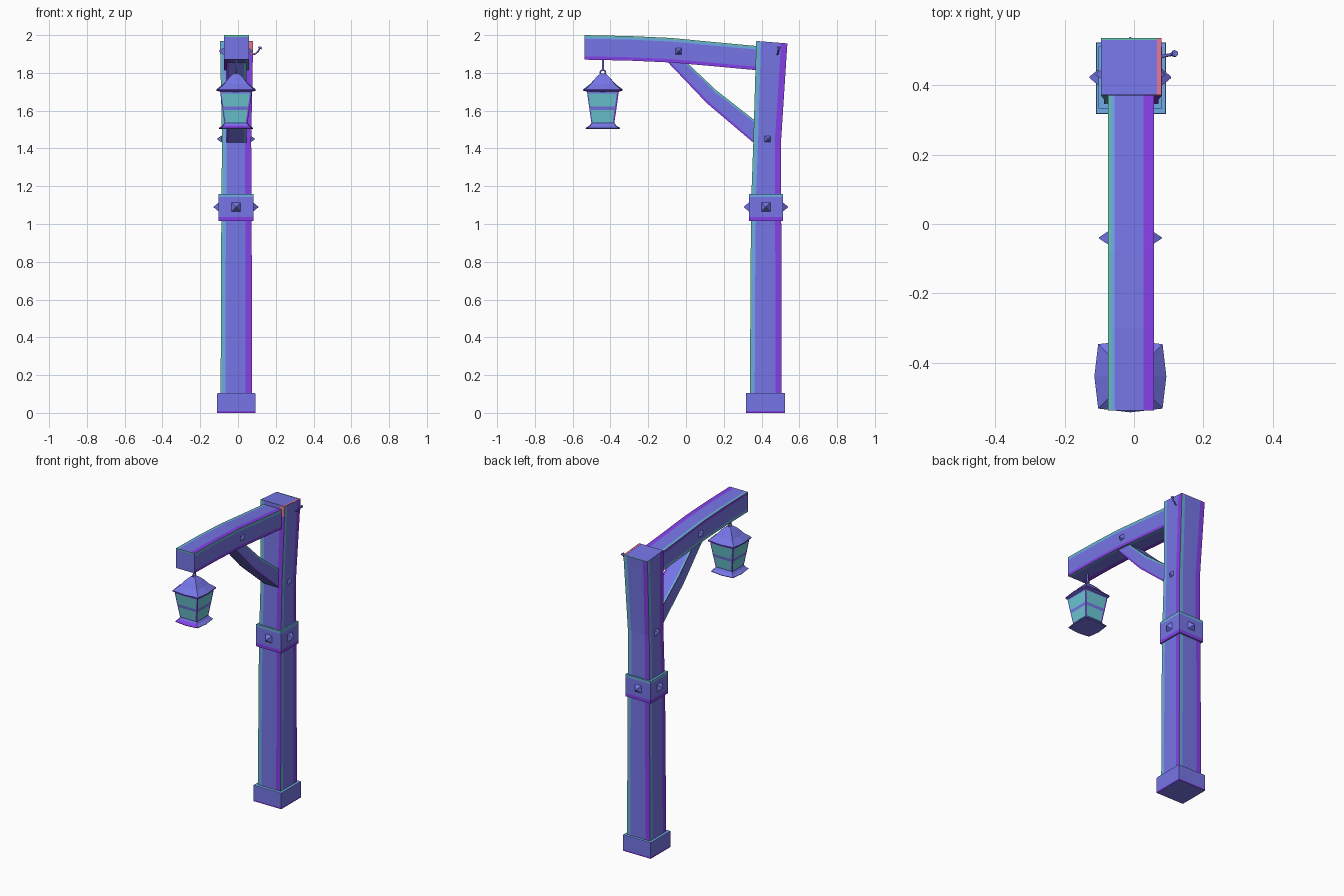
import bpy, bmesh, math
from mathutils import Vector as V

if "Cube" in bpy.data.objects:
    bpy.data.objects.remove(bpy.data.objects["Cube"])

def mat(name, c):
    m = bpy.data.materials.new(name)
    m.diffuse_color = (*c, 1)
    m.use_nodes = True
    m.node_tree.nodes["Principled BSDF"].inputs["Base Color"].default_value = m.diffuse_color
    return m

BLUE = mat("periwinkle", (.21, .21, .93))
SKY = mat("sky blue edge", (.16, .40, .80))
PURPLE = mat("purple edge", (.25, .055, .85))
GLASS = mat("glass teal", (.15, .58, .66))
PINK = mat("pink edge", (.85, .18, .32))
GREEN = mat("sea green edge", (.13, .54, .42))
MATS = [BLUE, SKY, PURPLE, GLASS, PINK, GREEN]

def finish(name, bm):
    bmesh.ops.recalc_face_normals(bm, faces=bm.faces)
    me = bpy.data.meshes.new(name)
    bm.to_mesh(me)
    bm.free()
    for m in MATS:
        me.materials.append(m)
    ob = bpy.data.objects.new(name, me)
    bpy.context.collection.objects.link(ob)
    return ob

def skin(name, rings, rule, cap=0):
    """Bridge rings of points, cap the ends; rule(level, side) gives the colour index."""
    bm = bmesh.new()
    vs = [[bm.verts.new(p) for p in r] for r in rings]
    n = len(rings[0])
    for k in range(len(vs) - 1):
        for i in range(n):
            j = (i + 1) % n
            f = bm.faces.new((vs[k][i], vs[k][j], vs[k + 1][j], vs[k + 1][i]))
            f.material_index = rule(k, i)
    for end in (vs[0], vs[-1]):
        bm.faces.new(end).material_index = cap
    return finish(name, bm)

def split(ring, *cuts):
    """Cut each side of a four-cornered ring at distances (negative = from its far end)."""
    out = []
    for i in range(4):
        p, q = V(ring[i]), V(ring[(i + 1) % 4])
        d = (q - p).normalized()
        at = [c[i % 2] if isinstance(c, tuple) else c for c in cuts]
        out += [p] + [p + d * c if c > 0 else q + d * c for c in at]
    return out

def timber(name, rings, *cuts, pink_level=None):
    """Beam with a green line, sky strip, plain middle and purple strip on every side."""
    def rule(k, i):
        return 4 if k == pink_level and i == 3 else (5, 1, 0, 2)[i % 4]
    return skin(name, [split(r, *cuts) for r in rings], rule)

def rect(x0, x1, y0, y1, z, zb=None):
    zb = z if zb is None else zb
    return [(x0, y0, z), (x1, y0, z), (x1, y1, zb), (x0, y1, zb)]

# leaning post
timber("post", [rect(-.092, .074, .338, .506, .03),
                rect(-.09, .073, .342, .506, .8),
                rect(-.087, .071, .346, .503, 1.15),
                rect(-.085, .070, .357, .504, 1.45),
                rect(-.094, .079, .370, .533, 1.90),
                rect(-.095, .080, .372, .537, 1.968, 1.955)], .008, .025, -.033, pink_level=4)
# painted edges on the post's top
skin("post_top_right_edge", [rect(.067, .0795, .373, .5365, 1.962, 1.949),
                             rect(.067, .0795, .373, .5365, 1.969, 1.956)], lambda k, i: 0, 4)
skin("post_top_back_edge", [rect(-.0945, .067, .531, .5365, 1.950, 1.949),
                            rect(-.0945, .067, .531, .5365, 1.9565, 1.956)], lambda k, i: 5, 5)

# foot block and middle band
skin("foot", [rect(-.11, .092, .318, .524, 0), rect(-.11, .092, .318, .524, .01),
              rect(-.11, .092, .318, .524, .1), rect(-.109, .091, .319, .523, .105),
              rect(-.085, .067, .345, .5, .105)],
     lambda k, i: (2, 0, 0, 1)[k])
bx = (-.102, .081, .334, .513)
skin("band", [rect(*bx, 1.015), rect(*bx, 1.037), rect(*bx, 1.143), rect(*bx, 1.155), rect(*bx, 1.16),
              rect(-.08, .06, .36, .49, 1.16)], lambda k, i: (2, 0, 1, 5, 1)[k])

# sagging arm, with painted lines on its free end
timber("arm", [[(-.075, y, t), (.058, y, t), (.058, y, b), (-.075, y, b)]
               for y, t, b in [(-.537, 2.0, 1.87), (-.3, 1.995, 1.865), (-.08, 1.985, 1.855),
                               (.15, 1.963, 1.835), (.42, 1.938, 1.81)]],
       .008, .019, (-.030, -.018))
skin("arm_end_top_line", [rect(-.075, .058, -.538, -.53, 1.991), rect(-.075, .058, -.538, -.53, 1.9995)],
     lambda k, i: 5)

# bent diagonal brace
timber("brace", [[(-.06, *u), (.045, *u), (.045, *l), (-.06, *l)]
                 for u, l in [((-.02, 1.88), (-.12, 1.88)), ((.01, 1.85), (-.09, 1.85)),
                              ((.16, 1.708), (.11, 1.64)), ((.375, 1.54), (.375, 1.415)),
                              ((.40, 1.52), (.40, 1.395))]], .007, .012, -.012)

# pyramid studs
def stud(name, base, tip, r):
    base, tip = V(base), V(tip)
    d = (tip - base).normalized()
    u, w = V((0, 0, 1)), d.cross(V((0, 0, 1)))
    corners = [(1, 1), (1, -1), (-1, -1), (-1, 1)]
    ring = lambda c, s: [c + u * a * s + w * b * s for a, b in corners]
    skin(name, [ring(base - d * .01, r), ring(base, r), ring(tip, r * .08)], lambda k, i: 0)

cx, cy = -.0105, .4235
stud("band_stud_front", (cx, .334, 1.09), (cx, .306, 1.09), .024)
stud("band_stud_back", (cx, .513, 1.09), (cx, .540, 1.09), .024)
for side, s in (("left", -1), ("right", 1)):
    stud("band_stud_" + side, (cx + s * .0915, cy, 1.09), (cx + s * .118, cy, 1.09), .024)
    stud("post_stud_" + side, (cx + s * .077, .432, 1.45), (cx + s * .1, .432, 1.45), .018)
    stud("arm_stud_" + side, (cx + s * .066, -.04, 1.915), (cx + s * .091, -.04, 1.915), .018)

# round rods: bent nail and lantern hanger
def rod(name, pts, r, cyclic=False):
    cu = bpy.data.curves.new(name, 'CURVE')
    cu.dimensions = '3D'
    cu.bevel_depth, cu.bevel_resolution, cu.use_fill_caps = r, 1, True
    sp = cu.splines.new('POLY')
    sp.points.add(len(pts) - 1)
    for p, c in zip(sp.points, pts):
        p.co = (*c, 1)
    sp.use_cyclic_u = cyclic
    cu.materials.append(BLUE)
    bpy.context.collection.objects.link(bpy.data.objects.new(name, cu))

rod("bent_nail", [(.06, .48, 1.893), (.09, .486, 1.9), (.106, .489, 1.913), (.117, .492, 1.933)], .0045)
rod("nail_head", [(.115, .4915, 1.929), (.119, .4925, 1.937)], .010)
LX, LY = -.0105, -.44
rod("hanger", [(LX, LY, 1.88), (LX, LY, 1.815)], .006)
rod("hanger_ring", [(LX, LY + .014 * math.cos(a * math.pi / 4), 1.802 + .014 * math.sin(a * math.pi / 4))
                    for a in range(8)], .005, True)

# lantern roof and floor: squares with slightly bulging sides
def bulge(h, z, m):
    pts = [(-h, -h), (0, -h - m), (h, -h), (h + m, 0), (h, h), (0, h + m), (-h, h), (-h - m, 0)]
    return [(LX + x, LY + y, z) for x, y in pts]

skin("lantern_roof", [bulge(.08, 1.70, .004), bulge(.093, 1.706, .011), bulge(.093, 1.713, .011),
                      bulge(.062, 1.742, .004), bulge(.04, 1.772, 0), bulge(.026, 1.787, 0),
                      bulge(.013, 1.797, 0)], lambda k, i: 2 if k == 1 else 0)
skin("lantern_floor", [bulge(.078, 1.503, .01), bulge(.081, 1.508, .011), bulge(.066, 1.522, .004),
                       bulge(.06, 1.535, .001)], lambda k, i: 2 if k == 1 and i < 2 else 0)

# tapering lantern body: glass between corner bars, with a rail across the middle
def square(h, z):
    return split(rect(LX - h, LX + h, LY - h, LY + h, z), .007, -.009)

skin("lantern_body", [square(.06, 1.53), square(.061, 1.537), square(.0705, 1.603), square(.0735, 1.622),
                      square(.083, 1.692), square(.084, 1.706)],
     lambda k, i: 3 if i % 3 == 1 and k in (1, 3) else 2 if i % 3 == 2 else 0)
